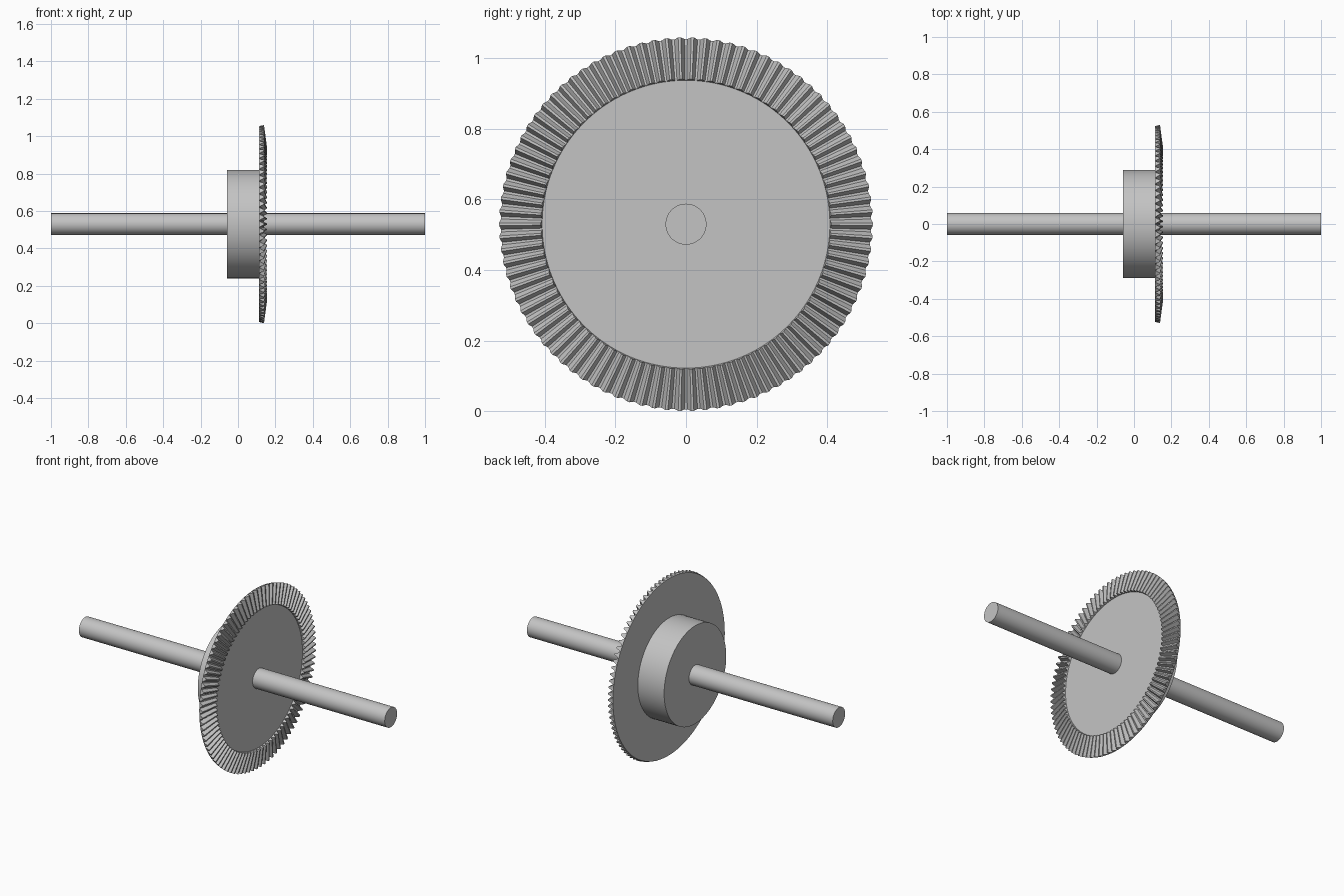
import bpy
import bmesh
from math import pi, sin, cos, radians
from mathutils import Matrix

AXIS_Z = 0.53
TEETH = 90

if "Cube" in bpy.data.objects:
    bpy.data.objects.remove(bpy.data.objects["Cube"], do_unlink=True)

# One plain steel colour for everything
steel = bpy.data.materials.new("grey steel")
steel.use_nodes = True
steel.diffuse_color = (0.55, 0.55, 0.55, 1)
steel.node_tree.nodes["Principled BSDF"].inputs["Base Color"].default_value = (0.55, 0.55, 0.55, 1)


def finish(name, bm):
    bmesh.ops.recalc_face_normals(bm, faces=bm.faces)
    mesh = bpy.data.meshes.new(name)
    bm.to_mesh(mesh)
    bm.free()
    mesh.materials.append(steel)
    obj = bpy.data.objects.new(name, mesh)
    obj.location.z = AXIS_Z
    bpy.context.collection.objects.link(obj)
    bpy.ops.object.select_all(action="DESELECT")
    obj.select_set(True)
    bpy.context.view_layer.objects.active = obj
    bpy.ops.object.shade_smooth_by_angle(angle=radians(20))
    return obj


def rod(name, radius, x0, x1):
    """Solid cylinder along the x axis."""
    bm = bmesh.new()
    turn = Matrix.Translation(((x0 + x1) / 2, 0, 0)) @ Matrix.Rotation(pi / 2, 4, "Y")
    bmesh.ops.create_cone(bm, cap_ends=True, segments=72, radius1=radius,
                          radius2=radius, depth=x1 - x0, matrix=turn)
    return finish(name, bm)


# Shaft and hub
rod("shaft", 0.058, -1, 1)
rod("hub", 0.29, -0.06, 0.113)

# Tooth outline across one pitch: (fraction of the pitch, height from root to tip)
OUTLINE = [(-0.4, 0), (-0.27, 0.4), (-0.18, 0.75), (-0.1, 1),
           (0.1, 1), (0.18, 0.75), (0.27, 0.4), (0.4, 0)]


def ring(bm, root, tip):
    """Closed loop round the axis, swinging between root and tip (radius, x)."""
    verts = []
    for tooth in range(TEETH):
        for offset, height in OUTLINE:
            a = 2 * pi * (tooth + 0.5 + offset) / TEETH
            r = root[0] + (tip[0] - root[0]) * height
            x = root[1] + (tip[1] - root[1]) * height
            verts.append(bm.verts.new((x, r * sin(a), r * cos(a))))
    return verts


# Bevel gear: back disc, flared outer tooth ends, teeth, inner tooth ends, face
bm = bmesh.new()
loops = [ring(bm, (0.522, 0.112), (0.522, 0.112)),
         ring(bm, (0.525, 0.117), (0.53, 0.139)),
         ring(bm, (0.409, 0.139), (0.412, 0.155)),
         ring(bm, (0.408, 0.136), (0.408, 0.136))]
for lower, upper in zip(loops, loops[1:]):
    n = len(lower)
    for i in range(n):
        j = (i + 1) % n
        bm.faces.new((lower[i], lower[j], upper[j], upper[i]))
bm.faces.new(loops[0])
bm.faces.new(loops[-1])
finish("bevel_gear", bm)
